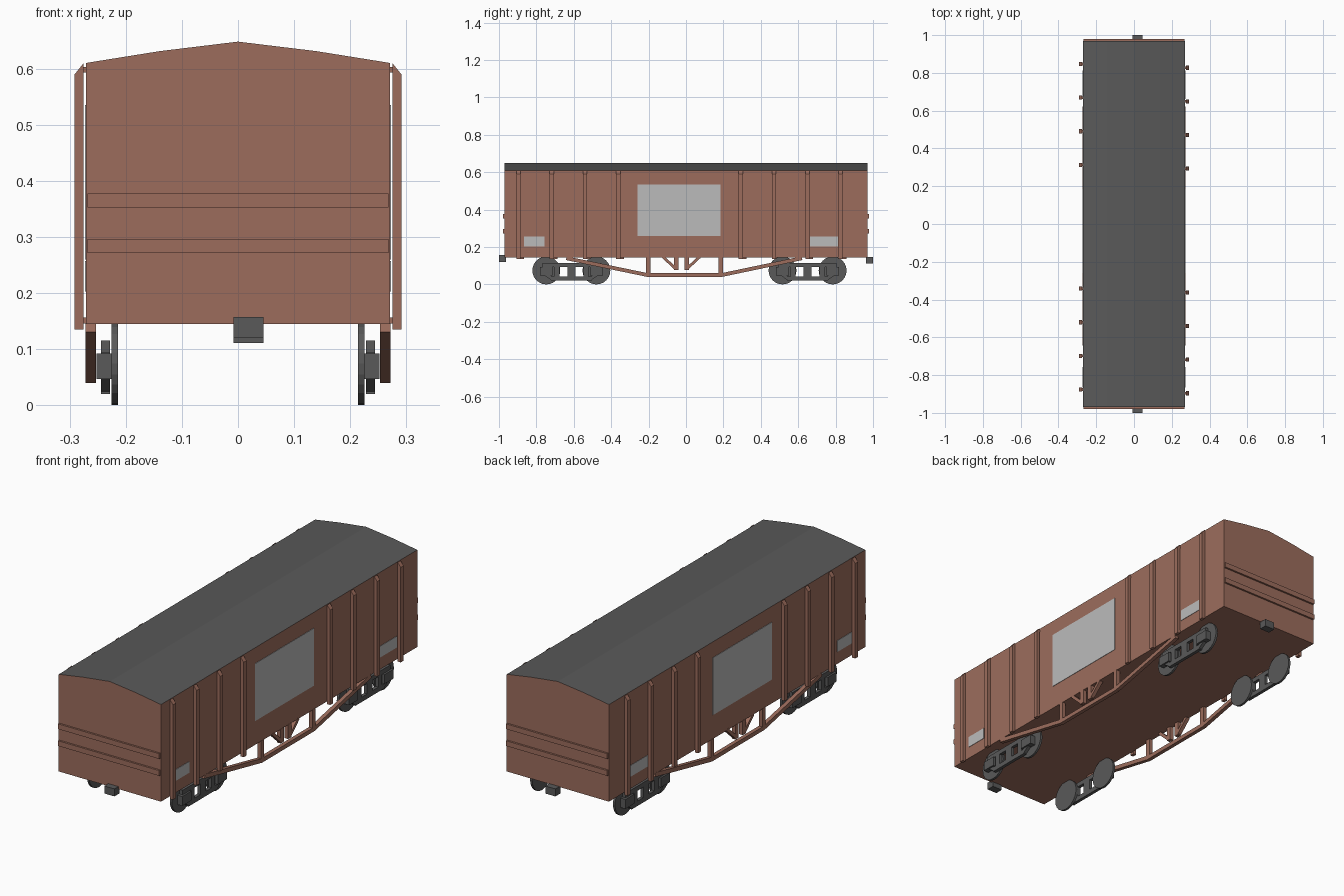
import bpy
import bmesh
from math import pi, cos, sin
from mathutils import Vector

cube = bpy.data.objects.get("Cube")
if cube:
    bpy.data.objects.remove(cube, do_unlink=True)


def material(name, rgb):
    m = bpy.data.materials.new(name)
    m.use_nodes = True
    m.diffuse_color = (*rgb, 1)
    m.node_tree.nodes["Principled BSDF"].inputs["Base Color"].default_value = (*rgb, 1)
    return m


BROWN = material("red brown paint", (0.335, 0.152, 0.108))
GREY = material("dark grey", (0.1, 0.1, 0.1))
LIGHT = material("light grey panel", (0.5, 0.5, 0.5))


def finish(name, bm, *mats):
    bmesh.ops.recalc_face_normals(bm, faces=bm.faces[:])
    mesh = bpy.data.meshes.new(name)
    bm.to_mesh(mesh)
    bm.free()
    for m in mats:
        mesh.materials.append(m)
    ob = bpy.data.objects.new(name, mesh)
    bpy.context.collection.objects.link(ob)
    return ob


def add_prism(bm, outline, offset):
    """Extrude a closed outline of 3D points along an offset."""
    face = bm.faces.new([bm.verts.new(p) for p in outline])
    moved = bmesh.ops.extrude_face_region(bm, geom=[face])["geom"]
    bmesh.ops.translate(bm, vec=offset,
                        verts=[v for v in moved if isinstance(v, bmesh.types.BMVert)])


def add_box(bm, x, y, z):
    add_prism(bm, [(x[0], y[0], z[0]), (x[1], y[0], z[0]),
                   (x[1], y[1], z[0]), (x[0], y[1], z[0])], (0, 0, z[1] - z[0]))


def add_strut(bm, x, start, end, width):
    """Flat bar between two (y, z) points, spanning x[0] to x[1]."""
    a, b = Vector(start), Vector(end)
    n = (b - a).orthogonal().normalized() * width / 2
    add_prism(bm, [(x[0], *p) for p in (a + n, b + n, b - n, a - n)], (x[1] - x[0], 0, 0))


def span(side, inner, outer):
    return tuple(sorted((side * inner, side * outer)))


# Body shell with a shallow arched roof; the upward faces are grey
bm = bmesh.new()
section = [(-0.271, 0.145), (0.271, 0.145), (0.271, 0.61), (0.14, 0.631),
           (0, 0.648), (-0.14, 0.631), (-0.271, 0.61)]
add_prism(bm, [(x, -0.97, z) for x, z in section], (0, 1.94, 0))
body = finish("body", bm, BROWN, GREY)
for poly in body.data.polygons:
    poly.material_index = int(poly.normal.z > 0.5)

# Two horizontal ribs on each end
bm = bmesh.new()
for end in (-1, 1):
    for z in (0.271, 0.352):
        add_box(bm, (-0.268, 0.268), span(end, 0.968, 0.979), (z, z + 0.025))
finish("end_ribs", bm, BROWN)

# Couplers, slightly off centre
for name, end, z in (("front_coupler", -1, 0.121), ("back_coupler", 1, 0.111)):
    bm = bmesh.new()
    add_box(bm, (-0.008, 0.045), span(end, 0.962, 1), (z, z + 0.036))
    finish(name, bm, GREY)

for side, label in ((1, "left"), (-1, "right")):
    # Side posts with bevelled tops, held by small mounting tabs
    bm = bmesh.new()
    first = -0.907 if side > 0 else -0.887
    for i in range(8):
        y = first + 0.178 * i + (0.12 if i > 3 else 0)
        y += 0.357 if i > 3 else 0
        y -= 0.178 * (2 if i > 3 else 0) - (0.0 if i > 3 else 0)
        y += 0.356 if i > 3 else 0
        outline = [(0.275, 0.135), (0.291, 0.135), (0.291, 0.59), (0.275, 0.61)]
        y = first + 0.178 * i + (0.477 if i > 3 else 0)
        add_prism(bm, [(side * x, y, z) for x, z in outline], (0, 0.022, 0))
        for z in (0.146, 0.593):
            add_box(bm, span(side, 0.268, 0.277), (y + 0.004, y + 0.018), (z, z + 0.01))
    finish(label + "_posts", bm, BROWN)

    # Light lettering panels, left blank
    bm = bmesh.new()
    for y, z in (((-0.26, 0.185), (0.26, 0.535)), ((-0.865, -0.757), (0.203, 0.257)),
                 ((0.662, 0.813), (0.203, 0.257))):
        add_box(bm, span(side, 0.27, 0.273), y, z)
    finish(label + "_panels", bm, LIGHT)

    # Underframe truss with central braces
    bm = bmesh.new()
    x = span(side, 0.253, 0.272)
    add_strut(bm, x, (-0.21, 0.05), (0.195, 0.05), 0.02)
    add_strut(bm, x, (-0.205, 0.05), (-0.64, 0.14), 0.02)
    add_strut(bm, x, (0.19, 0.05), (0.62, 0.14), 0.02)
    for y in (-0.202, 0.187):
        add_strut(bm, x, (y, 0.045), (y, 0.147), 0.024)
    for y, dy in ((-0.053, -0.07), (0.003, 0.07)):
        add_strut(bm, x, (y, 0.078), (y, 0.147), 0.024)
        add_strut(bm, x, (y, 0.082), (y + dy, 0.147), 0.015)
    finish(label + "_truss", bm, BROWN)

    # Bogies: disc wheels and an open side frame
    for centre, place in ((-0.613, "front"), (0.65, "back")):
        bm = bmesh.new()
        for y in (centre - 0.134, centre + 0.134):
            rim = [(side * 0.214, y + 0.0745 * cos(a), 0.0745 + 0.0745 * sin(a))
                   for a in (2 * pi * i / 24 for i in range(24))]
            add_prism(bm, rim, (side * 0.011, 0, 0))
        finish(f"{place}_{label}_wheels", bm, GREY)

        bm = bmesh.new()
        x = span(side, 0.228, 0.244)
        add_box(bm, x, (centre - 0.155, centre + 0.155), (0.093, 0.115))
        add_box(bm, x, (centre - 0.11, centre + 0.11), (0.02, 0.043))
        for dy, half in ((0, 0.021), (-0.078, 0.014), (0.078, 0.014)):
            add_box(bm, x, (centre + dy - half, centre + dy + half), (0.04, 0.096))
        for dy in (-0.134, 0.134):
            add_box(bm, span(side, 0.222, 0.252),
                    (centre + dy - 0.034, centre + dy + 0.034), (0.047, 0.092))
        for dy in (-1, 1):
            add_strut(bm, x, (centre + dy * 0.105, 0.032), (centre + dy * 0.145, 0.06), 0.018)
        finish(f"{place}_{label}_bogie_frame", bm, GREY)
